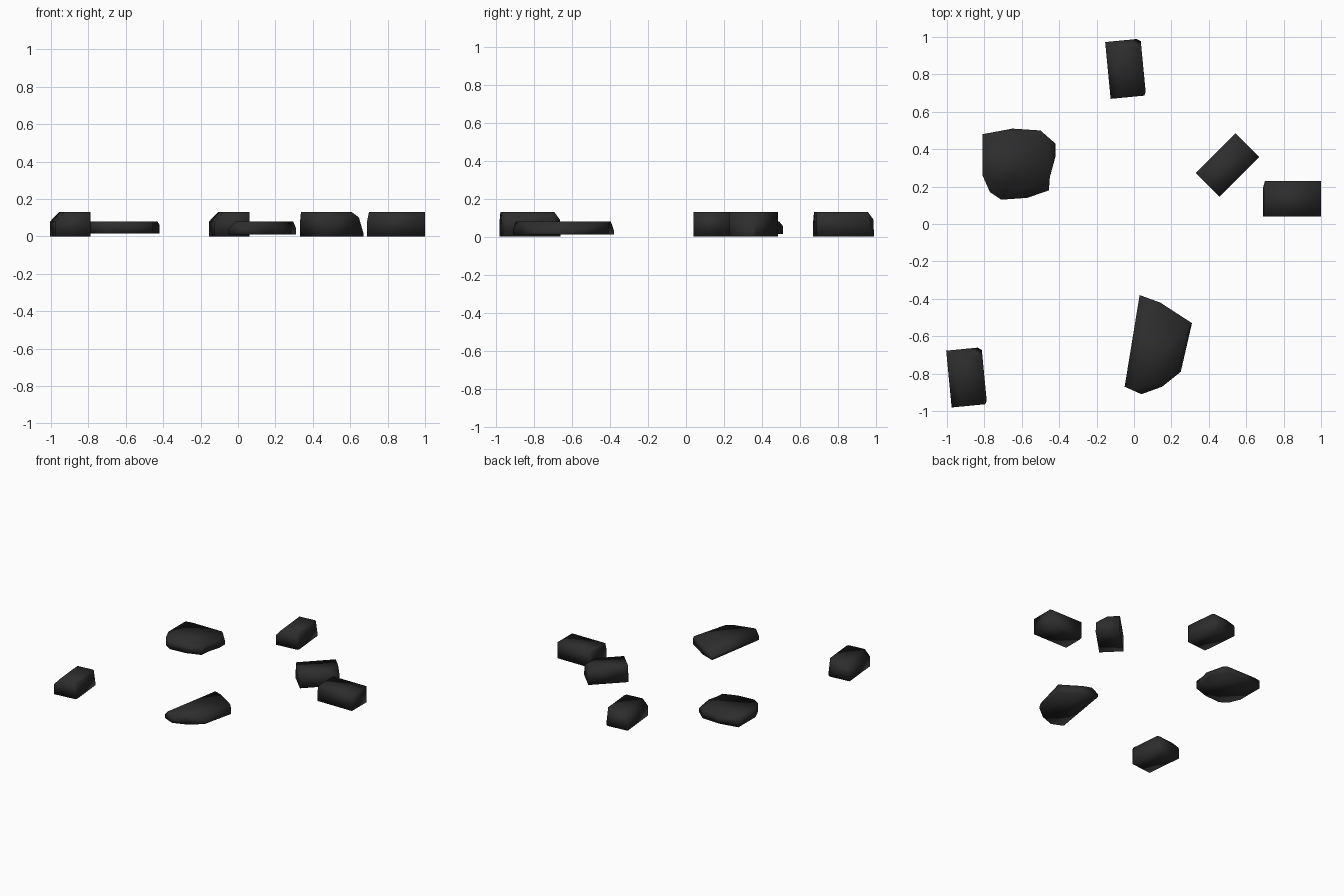
import bpy
import bmesh
from math import radians
from mathutils import Matrix, Vector

cube = bpy.data.objects.get("Cube")
if cube:
    bpy.data.objects.remove(cube, do_unlink=True)

# One dark charcoal colour for all the rubble
charcoal = bpy.data.materials.new("charcoal stone")
charcoal.use_nodes = True
colour = (0.026, 0.026, 0.026, 1)
charcoal.diffuse_color = colour
charcoal.node_tree.nodes["Principled BSDF"].inputs["Base Color"].default_value = colour


def chip(bm, point, normal):
    """Slice a piece off the solid and close the cut."""
    geom = bm.verts[:] + bm.edges[:] + bm.faces[:]
    bmesh.ops.bisect_plane(bm, geom=geom, plane_co=Vector(point),
                           plane_no=Vector(normal).normalized(), clear_outer=True)
    bmesh.ops.holes_fill(bm, edges=[e for e in bm.edges if e.is_boundary], sides=0)


def finish(bm, name, place=Matrix()):
    bmesh.ops.recalc_face_normals(bm, faces=bm.faces[:])
    for face in bm.faces:
        face.smooth = True
    mesh = bpy.data.meshes.new(name)
    bm.to_mesh(mesh)
    bm.free()
    mesh.materials.append(charcoal)
    obj = bpy.data.objects.new(name, mesh)
    obj.matrix_world = place
    bpy.context.scene.collection.objects.link(obj)


def brick(name, centre, size, angle, chips):
    """Box standing on the ground, with chipped edges and corners."""
    bm = bmesh.new()
    bmesh.ops.create_cube(bm, size=1)
    for v in bm.verts:
        v.co = Vector((v.co.x * size[0], v.co.y * size[1], (v.co.z + 0.5) * 0.13))
    for point, normal in chips:
        chip(bm, point, normal)
    place = Matrix.Translation((*centre, 0)) @ Matrix.Rotation(radians(angle), 4, "Z")
    finish(bm, name, place)


def slab(name, outline, low, high, chips):
    """Flat broken plate extruded from its outline."""
    bm = bmesh.new()
    base = bm.faces.new([bm.verts.new((x, y, low)) for x, y in outline])
    top = bmesh.ops.extrude_face_region(bm, geom=[base], use_keep_orig=True)["geom"]
    for v in top:
        if isinstance(v, bmesh.types.BMVert):
            v.co.z = high
    for point, normal in chips:
        chip(bm, point, normal)
    finish(bm, name)


# Two matching bricks with broken left and back edges
broken = [((-0.095, 0, 0.08), (-0.05, 0, 0.045)),
          ((0, 0.152, 0.09), (0, 0.04, 0.032)),
          ((0.055, 0.152, 0.06), (0.03, 0.045, 0.01)),
          ((0.095, -0.135, 0.06), (0.018, -0.01, 0))]
for name, centre in (("front_brick", (-0.895, -0.82)), ("back_brick", (-0.045, 0.83))):
    brick(name, centre, (0.19, 0.305), 5.5, broken)

# Side brick and the diagonal one beside it
brick("side_brick", (0.845, 0.135), (0.31, 0.19), 0,
      [((-0.155, 0, 0.08), (-0.05, 0, 0.01)),
       ((-0.155, 0.06, 0.06), (-0.035, 0.01, 0))])
brick("diagonal_brick", (0.5, 0.315), (0.3, 0.18), 45,
      [((0.148, -0.088, 0.03), (0.05, -0.05, 0.02)),
       ((0.13, -0.07, 0.105), (0.03, -0.03, 0.055)),
       ((-0.15, 0.09, 0.06), (-0.05, 0.05, 0.006))])

# Broad slab with a worn right end
slab("broad_slab",
     [(-0.81, 0.48), (-0.65, 0.51), (-0.5, 0.5), (-0.42, 0.43), (-0.42, 0.36),
      (-0.45, 0.25), (-0.455, 0.18), (-0.57, 0.14), (-0.71, 0.13),
      (-0.77, 0.17), (-0.81, 0.26)], 0.015, 0.08,
     [((-0.42, 0.4, 0.055), (0.02, 0.005, 0.025)),
      ((-0.65, 0.51, 0.055), (0, 0.025, 0.02)),
      ((-0.79, 0.17, 0.06), (-0.02, -0.02, 0.02))])

# Pointed slab with a sloping left edge
slab("pointed_slab",
     [(0.03, -0.38), (0.14, -0.42), (0.31, -0.53), (0.25, -0.79),
      (0.15, -0.87), (0.04, -0.91), (-0.05, -0.87)], 0.01, 0.08,
     [((-0.05, -0.87, 0.04), (-0.04, 0.007, 0.04)),
      ((0.04, -0.91, 0.04), (0.01, -0.04, 0.025)),
      ((0.31, -0.53, 0.045), (0.03, -0.008, 0.015))])
